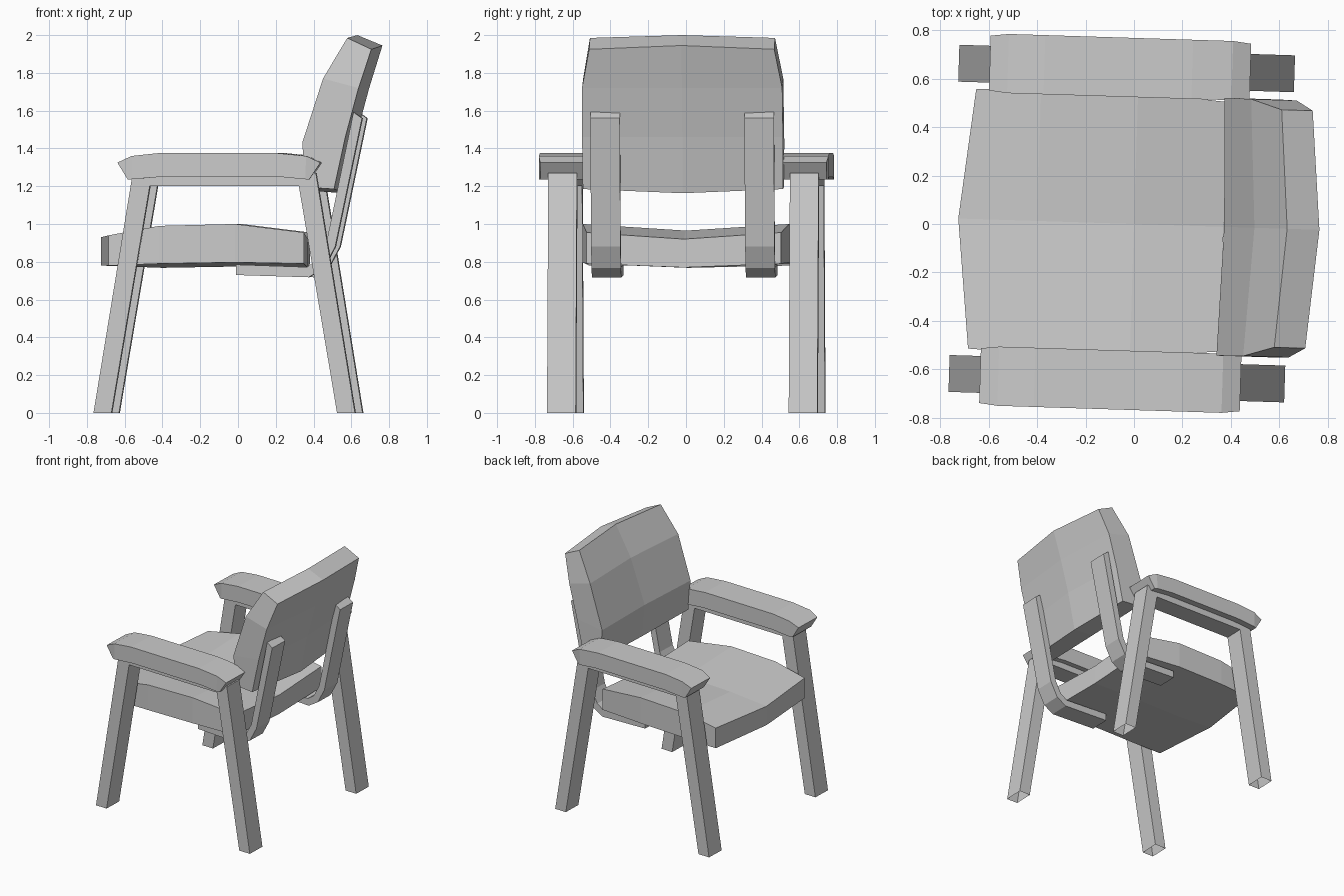
import bpy, bmesh
from math import radians

if "Cube" in bpy.data.objects:
    bpy.data.objects.remove(bpy.data.objects["Cube"])

YAW = radians(-1.8)  # the whole chair is turned slightly about z


def finish(name, bm, mirror=False):
    bmesh.ops.recalc_face_normals(bm, faces=bm.faces)
    mesh = bpy.data.meshes.new(name)
    bm.to_mesh(mesh)
    bm.free()
    ob = bpy.data.objects.new(name, mesh)
    bpy.context.collection.objects.link(ob)
    ob.rotation_euler.z = YAW
    if mirror:
        mod = ob.modifiers.new("mirror", "MIRROR")
        mod.use_axis = (False, True, False)
    return ob


def slab(name, rows, yc=0.0, mirror=False):
    """Loft six-point rings; row = (xa, za, xb, zb, half width, bow a, bow b),
    where each bow is the (x, z) offset of the middle point."""
    bm = bmesh.new()
    rings = []
    for xa, za, xb, zb, h, ba, bb in rows:
        pts = [(xa, yc - h, za), (xa + ba[0], yc, za + ba[1]), (xa, yc + h, za),
               (xb, yc + h, zb), (xb + bb[0], yc, zb + bb[1]), (xb, yc - h, zb)]
        rings.append([bm.verts.new(p) for p in pts])
    for r, s in zip(rings, rings[1:]):
        for i in range(6):
            j = (i + 1) % 6
            bm.faces.new((r[i], r[j], s[j], s[i]))
    for r in (rings[0], rings[-1]):
        bm.faces.new((r[0], r[1], r[4], r[5]))
        bm.faces.new((r[1], r[2], r[3], r[4]))
    finish(name, bm, mirror)


def prism(name, profile, yc, half, open_feet=False):
    """Extrude an (x, z) profile along y and mirror it to the other side."""
    bm = bmesh.new()
    face = bm.faces.new([bm.verts.new((x, yc - half, z)) for x, z in profile])
    out = bmesh.ops.extrude_face_region(bm, geom=[face], use_keep_orig=True)
    verts = [g for g in out["geom"] if isinstance(g, bmesh.types.BMVert)]
    bmesh.ops.translate(bm, verts=verts, vec=(0, 2 * half, 0))
    if open_feet:
        feet = [f for f in bm.faces if all(v.co.z < 0.001 for v in f.verts)]
        bmesh.ops.delete(bm, geom=feet, context="FACES_ONLY")
    finish(name, bm, mirror=True)


# Seat cushion: dished across, bowed at the front
dip, low = (0, -0.035), (0, -0.022)
slab("seat", [
    (-0.668, 0.94, -0.668, 0.78, 0.535, (-0.057, -0.01), (-0.057, 0)),
    (-0.40, 0.99, -0.40, 0.79, 0.547, dip, low),
    (0.0, 1.0, 0.0, 0.797, 0.547, dip, low),
    (0.365, 0.955, 0.365, 0.79, 0.515, (0.005, -0.035), (0.005, -0.02)),
])

# Backrest cushion: leaning back, wrapped forward at the sides
slab("backrest", [
    (0.375, 1.195, 0.525, 1.185, 0.53, (0.02, -0.02), (0.04, -0.022)),
    (0.357, 1.43, 0.585, 1.46, 0.532, (0.015, 0), (0.04, 0)),
    (0.467, 1.77, 0.655, 1.72, 0.53, (0.03, 0), (0.04, 0)),
    (0.594, 1.985, 0.722, 1.925, 0.49, (0.038, 0.015), (0.043, 0.02)),
])

# Armrest pads
n = (0, 0)
slab("armrest", [
    (-0.615, 1.325, -0.56, 1.235, 0.113, n, n),
    (-0.54, 1.36, -0.54, 1.237, 0.122, n, n),
    (-0.39, 1.376, -0.38, 1.25, 0.122, n, n),
    (0.22, 1.376, 0.24, 1.25, 0.122, n, n),
    (0.385, 1.36, 0.38, 1.237, 0.122, n, n),
    (0.46, 1.325, 0.40, 1.235, 0.113, n, n),
], yc=0.645, mirror=True)

# Splayed legs joined by a rail under each armrest
prism("leg_frame", [
    (-0.743, 0), (-0.535, 1.27), (0.435, 1.27), (0.642, 0),
    (0.547, 0), (0.345, 1.2), (-0.445, 1.2), (-0.648, 0),
], 0.64, 0.076, open_feet=True)

# Bent brackets from under the seat up the back
prism("back_bracket", [
    (0.005, 0.73), (0.39, 0.718), (0.47, 0.767), (0.53, 0.88), (0.672, 1.56),
    (0.627, 1.592), (0.483, 0.90), (0.435, 0.81), (0.38, 0.772), (0.005, 0.785),
], 0.408, 0.078)
